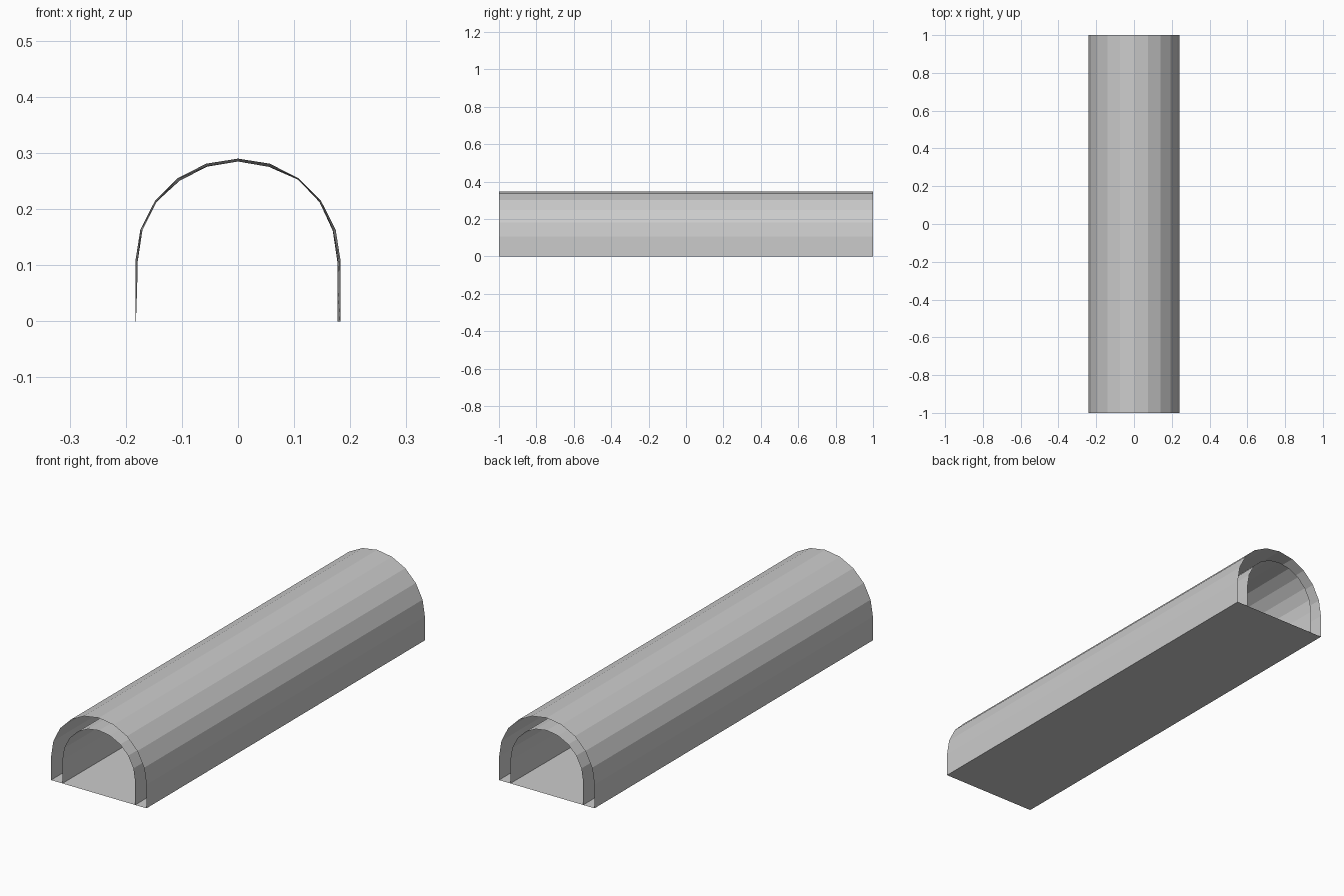
import bpy, math, random

if "Cube" in bpy.data.objects:
    bpy.data.objects.remove(bpy.data.objects["Cube"])

random.seed(4)
SPRING = 0.107   # height where the round vault starts
STEPS = 10       # facets in the half circle


def arch(radius):
    """Profile from right foot over the crown to left foot."""
    pts = [(radius, 0.0), (radius, 0.06)]
    for i in range(STEPS + 1):
        a = math.pi * i / STEPS
        pts.append((radius * math.cos(a), SPRING + radius * math.sin(a)))
    return pts + [(-radius, 0.06), (-radius, 0.0)]


def sheet(name, rows, flip=False):
    """Flat-shaded surface through equally long rows of points."""
    n = len(rows[0])
    verts = [p for row in rows for p in row]
    faces = []
    for r in range(len(rows) - 1):
        for i in range(n - 1):
            a = r * n + i
            f = (a, a + 1, a + n + 1, a + n)
            faces.append(f if flip else f[::-1])
    mesh = bpy.data.meshes.new(name)
    mesh.from_pydata(verts, [], faces)
    obj = bpy.data.objects.new(name, mesh)
    bpy.context.collection.objects.link(obj)
    return obj


# Outer vault: straight extrusion, open at both ends
sheet("outer_vault", [[(x, y, z) for x, z in arch(0.24)] for y in (-1, 1)])

# Inner lining: slightly uneven between the two ends
rows = []
for y in (-1, -0.5, 0, 0.5, 1):
    row = []
    for x, z in arch(0.183):
        s = 1 - (random.uniform(0, 0.035) if abs(y) < 1 else 0)
        row.append((x * s, y, SPRING + (z - SPRING) * s if z > SPRING else z))
    rows.append(row)
sheet("inner_lining", rows, flip=True)

# Floor slab under both shells
sheet("floor", [[(-0.24, y, 0), (0.24, y, 0)] for y in (-1, 1)], flip=True)
